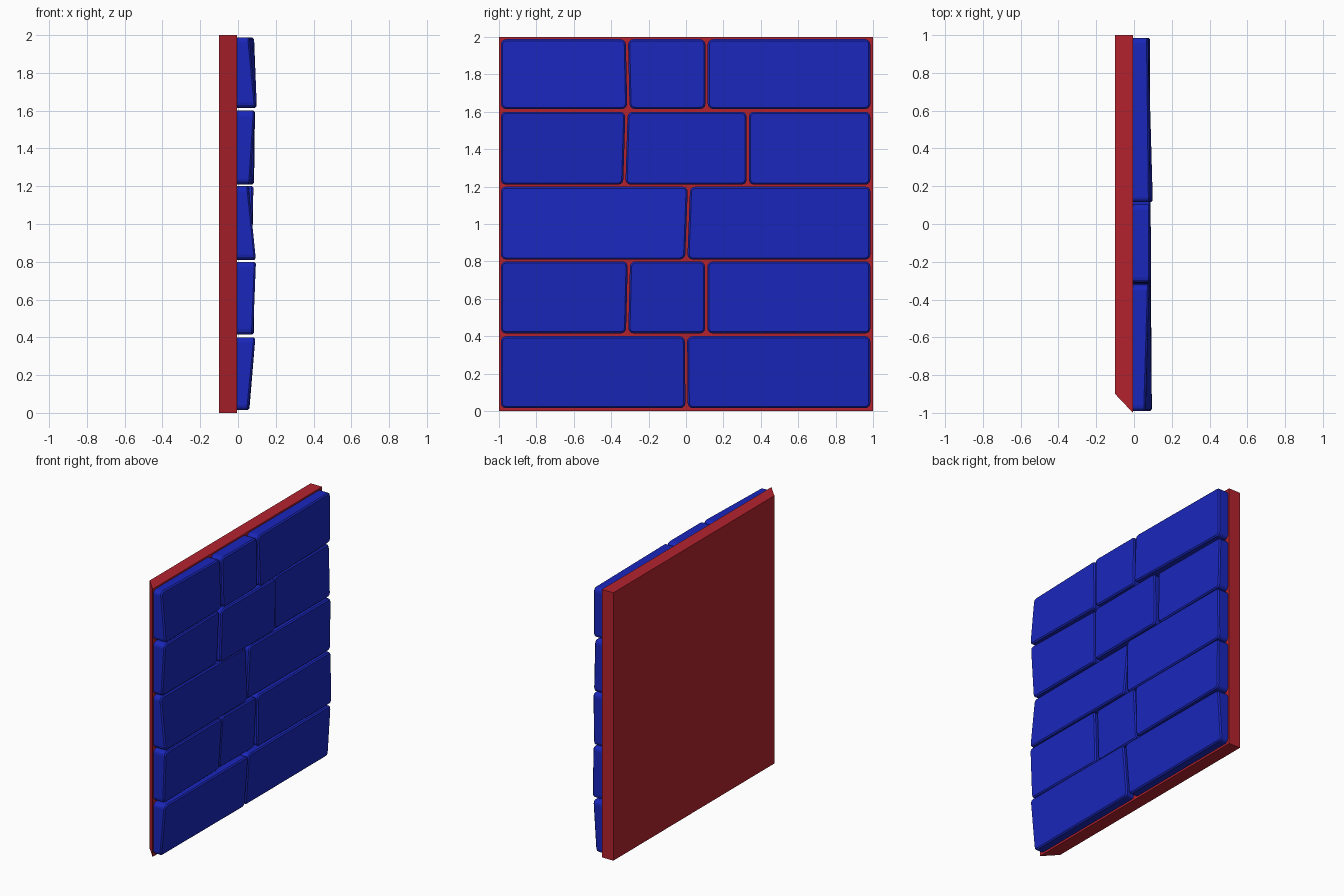
import bpy, bmesh

if "Cube" in bpy.data.objects:
    bpy.data.objects.remove(bpy.data.objects["Cube"])


def material(name, color):
    m = bpy.data.materials.new(name)
    m.diffuse_color = (*color, 1)
    m.use_nodes = True
    m.node_tree.nodes["Principled BSDF"].inputs["Base Color"].default_value = m.diffuse_color
    return m


red = material("mortar_red", (0.45, 0.016, 0.027))
blue = material("stone_blue", (0.01, 0.02, 0.5))
BACK = -0.005


def make_object(name, bm, mat):
    bmesh.ops.recalc_face_normals(bm, faces=bm.faces[:])
    me = bpy.data.meshes.new(name)
    bm.to_mesh(me)
    bm.free()
    me.materials.append(mat)
    ob = bpy.data.objects.new(name, me)
    bpy.context.collection.objects.link(ob)
    return ob


def prism(bottom, top):
    """Closed solid between two matching loops."""
    bm = bmesh.new()
    a = [bm.verts.new(p) for p in bottom]
    b = [bm.verts.new(p) for p in top]
    n = len(a)
    bm.faces.new(a)
    bm.faces.new(b)
    for i in range(n):
        j = (i + 1) % n
        bm.faces.new((a[i], a[j], b[j], b[i]))
    return bm


# backing panel with one mitred end
plan = [(BACK, -1), (BACK, 1), (-0.1, 1), (-0.1, -0.9)]
make_object("wall_backing", prism([(x, y, 0) for x, y in plan],
                                  [(x, y, 2) for x, y in plan]), red)


def stone(name, yb, yt, z0, z1, depth):
    """yb/yt: left and right y at bottom/top; depth: front x per corner."""
    yz = [(yb[0], z0), (yb[1], z0), (yt[1], z1), (yt[0], z1)]
    bm = prism([(BACK, y, z) for y, z in yz],
               [(d, y, z) for d, (y, z) in zip(depth, yz)])
    # rounded corners, then a worn front edge
    corners = [e for e in bm.edges
               if abs(e.verts[0].co.x - e.verts[1].co.x) > 0.04]
    bmesh.ops.bevel(bm, geom=corners, offset=0.028, segments=3,
                    profile=0.5, affect='EDGES')
    front = [e for e in bm.edges if min(v.co.x for v in e.verts) > 0.03]
    rim = [e for e in front
           if any(max(abs(f.normal.y), abs(f.normal.z)) > 0.7 or
                  min(v.co.x for v in f.verts) < 0 for f in e.link_faces)]
    bmesh.ops.bevel(bm, geom=rim, offset=0.009, segments=1,
                    profile=0.5, affect='EDGES')
    make_object(name, bm, blue)


# courses: z range, joints as (y bottom, y top), front depths per stone
# depth order: bottom left, bottom right, top right, top left
courses = [
    (0.015, 0.40, [(0.003, 0.0)],
     [(0.055, 0.06, 0.092, 0.092), (0.055, 0.055, 0.08, 0.085)]),
    (0.415, 0.80, [(-0.315, -0.305), (0.108, 0.108)],
     [(0.08, 0.07, 0.09, 0.095), (0.06, 0.065, 0.085, 0.08),
      (0.08, 0.085, 0.08, 0.085)]),
    (0.81, 1.20, [(0.001, 0.016)],
     [(0.095, 0.085, 0.06, 0.055), (0.07, 0.075, 0.08, 0.082)]),
    (1.21, 1.60, [(-0.33, -0.318), (0.33, 0.33)],
     [(0.065, 0.065, 0.075, 0.09), (0.08, 0.085, 0.09, 0.085),
      (0.07, 0.075, 0.065, 0.07)]),
    (1.615, 1.988, [(-0.308, -0.316), (0.11, 0.11)],
     [(0.095, 0.085, 0.08, 0.06), (0.09, 0.088, 0.085, 0.085),
      (0.1, 0.075, 0.075, 0.085)]),
]
G = 0.006
for r, (z0, z1, joints, depths) in enumerate(courses):
    cuts = [(-0.996, -0.996)] + joints + [(0.992, 0.992)]
    for i, d in enumerate(depths):
        (lb, lt), (rb, rt) = cuts[i], cuts[i + 1]
        stone(f"stone_row{r + 1}_{i + 1}", (lb + G, rb - G), (lt + G, rt - G),
              z0, z1, d)
